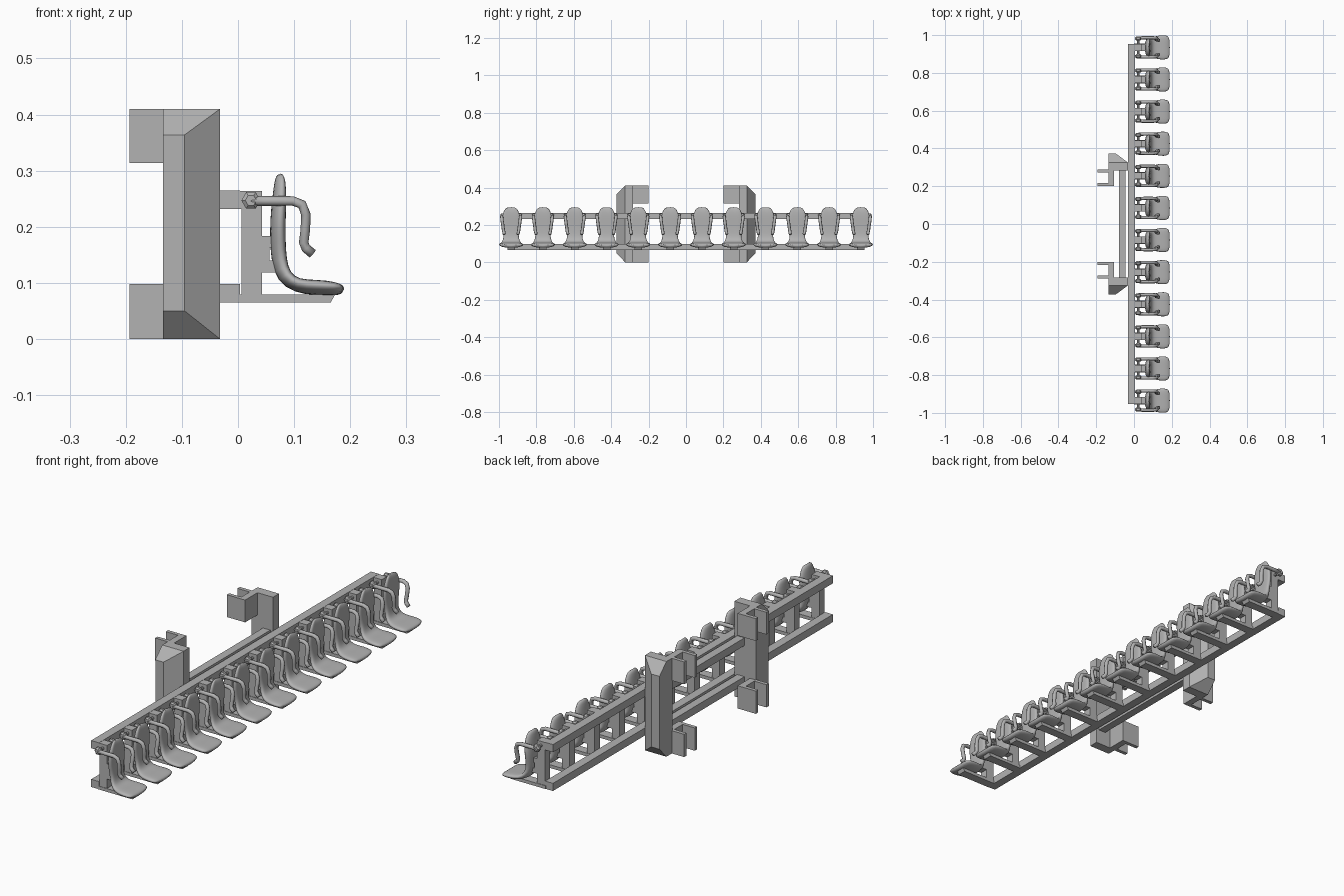
import bpy, bmesh, math
from mathutils import Vector

if "Cube" in bpy.data.objects:
    bpy.data.objects.remove(bpy.data.objects["Cube"])

grey = bpy.data.materials.new("grey")
grey.diffuse_color = (0.45, 0.45, 0.45, 1)
grey.use_nodes = True
grey.node_tree.nodes["Principled BSDF"].inputs["Base Color"].default_value = grey.diffuse_color


def make(name, bm, smooth=False):
    bmesh.ops.recalc_face_normals(bm, faces=bm.faces[:])
    me = bpy.data.meshes.new(name)
    bm.to_mesh(me)
    bm.free()
    me.materials.append(grey)
    for p in me.polygons:
        p.use_smooth = smooth
    ob = bpy.data.objects.new(name, me)
    bpy.context.collection.objects.link(ob)
    return ob


def add_box(bm, x0, x1, y0, y1, z0, z1):
    v = [bm.verts.new((x, y, z)) for x in (x0, x1) for y in (y0, y1) for z in (z0, z1)]
    for f in ((0, 1, 3, 2), (4, 6, 7, 5), (0, 4, 5, 1), (2, 3, 7, 6), (0, 2, 6, 4), (1, 5, 7, 3)):
        bm.faces.new([v[i] for i in f])


def boxes(name, *dims):
    bm = bmesh.new()
    for d in dims:
        add_box(bm, *d)
    return make(name, bm)


def loft(bm, rings):
    rows = [[bm.verts.new(p) for p in r] for r in rings]
    n = len(rows[0])
    for a, b in zip(rows, rows[1:]):
        for i in range(n):
            bm.faces.new((a[i], a[(i + 1) % n], b[(i + 1) % n], b[i]))
    bm.faces.new(rows[0])
    bm.faces.new(rows[-1][::-1])


def subdivide(ob):
    ob.modifiers.new("round", 'SUBSURF').levels = 1
    ob.modifiers["round"].render_levels = 1


# long front rails and short rear rails between the columns
for label, z in (("lower", 0.065), ("upper", 0.232)):
    boxes(label + "_front_rail", (-0.033, 0.004, -0.953, 0.953, z, z + 0.033))
    boxes(label + "_rear_rail", (-0.08, -0.045, -0.29, 0.29, z, z + 0.033))

# columns with a chamfered outer side, and forked clamps at both ends
for s, label in ((1, "back"), (-1, "front")):
    bm = bmesh.new()
    rect = lambda y, x1, z0, z1: [(-0.134, s * y, z0), (x1, s * y, z0), (x1, s * y, z1), (-0.134, s * y, z1)]
    loft(bm, [rect(0.284, -0.032, 0, 0.41), rect(0.325, -0.032, 0, 0.41), rect(0.372, -0.095, 0.05, 0.364)])
    make(label + "_column", bm)
    for end, z0, z1 in (("lower", 0, 0.098), ("upper", 0.314, 0.41)):
        ys = lambda a, b: (min(s * a, s * b), max(s * a, s * b))
        boxes(f"{label}_{end}_clamp",
              (-0.135, -0.106, *ys(0.2, 0.286), z0, z1),
              (-0.193, -0.134, *ys(0.2, 0.216), z0, z1),
              (-0.193, -0.134, *ys(0.272, 0.288), z0, z1))

# seat post with seat brackets and lower arm
post = boxes("post", (0.006, 0.043, -0.018, 0.018, 0.065, 0.264),
             (-0.01, 0.007, -0.018, 0.018, 0.232, 0.264),
             (0.04, 0.066, -0.018, 0.018, 0.163, 0.184),
             (0.04, 0.056, -0.018, 0.018, 0.139, 0.164),
             (0.04, 0.07, -0.018, 0.018, 0.119, 0.14))
bm = bmesh.new()
loft(bm, [[(x, y, z) for x, z in ((0, 0.065), (0.165, 0.065), (0.173, 0.079), (0, 0.079))] for y in (-0.02, 0.02)])
support = make("seat_support", bm)

# seat shell: x, z, half width, half thickness along the side profile
profile = ((0.076, 0.295, 0.02, 0.004), (0.077, 0.284, 0.036, 0.010), (0.076, 0.25, 0.049, 0.013),
           (0.073, 0.212, 0.053, 0.014), (0.073, 0.175, 0.046, 0.014), (0.075, 0.14, 0.039, 0.014),
           (0.083, 0.112, 0.047, 0.014), (0.105, 0.096, 0.058, 0.013), (0.14, 0.094, 0.066, 0.014),
           (0.172, 0.092, 0.065, 0.013), (0.190, 0.089, 0.055, 0.007))
rings = []
for i, (x, z, w, t) in enumerate(profile):
    a, b = profile[max(i - 1, 0)], profile[min(i + 1, len(profile) - 1)]
    d = Vector((b[0] - a[0], 0, b[1] - a[1])).normalized()
    n = Vector((-d.z, 0, d.x))
    ring = []
    for k in range(16):
        c, q = math.cos(k * math.pi / 8), math.sin(k * math.pi / 8)
        u = math.copysign(abs(c) ** 0.75, c)
        off = t * math.copysign(abs(q) ** 0.8, q) + 0.005 * (u * u - 0.5)
        ring.append(Vector((x, u * w, z)) + n * off)
    rings.append(ring)
bm = bmesh.new()
loft(bm, rings)
seat = make("seat", bm, True)
subdivide(seat)

# restraint arms, bent over the shoulders
path = ((0.023, 0.05, 0.246), (0.06, 0.051, 0.246), (0.098, 0.051, 0.246), (0.114, 0.050, 0.240),
        (0.121, 0.048, 0.222), (0.120, 0.044, 0.195), (0.117, 0.041, 0.172), (0.121, 0.039, 0.162),
        (0.133, 0.037, 0.152))
bm = bmesh.new()
for s in (1, -1):
    pts = [Vector((x, s * y, z)) for x, y, z in path]
    rings = []
    for i, p in enumerate(pts):
        d = (pts[min(i + 1, len(pts) - 1)] - pts[max(i - 1, 0)]).normalized()
        u = Vector((0, 1, 0))
        u = (u - d * u.dot(d)).normalized()
        v = d.cross(u)
        rings.append([p + 0.0085 * (u * math.cos(k * math.pi / 4) + v * math.sin(k * math.pi / 4)) for k in range(8)])
    loft(bm, rings)
arms = make("restraint_arms", bm, True)

# pivot knobs joined by an axle
bm = bmesh.new()
for r, a, b, n in ((0.017, 0.036, 0.058, 6), (0.017, -0.058, -0.036, 6), (0.006, -0.04, 0.04, 8)):
    e = 0.007 if n == 6 else 0
    loft(bm, [[(0.023 + q * math.cos(k * math.tau / n), y, 0.247 + q * math.sin(k * math.tau / n))
               for k in range(n)] for q, y in ((r - e, a), (r, a + 0.006), (r, b - 0.006), (r - e, b))])
pivot = make("pivot", bm)

# repeat the seat unit along the rails
units = (post, support, seat, arms, pivot)
for i in range(12):
    y = -0.935 + i * 1.87 / 11
    for part in units:
        ob = part
        if i:
            ob = part.copy()
            ob.name = f"{part.name.split('.')[0]}_{i + 1}"
            bpy.context.collection.objects.link(ob)
        ob.location.y = y
